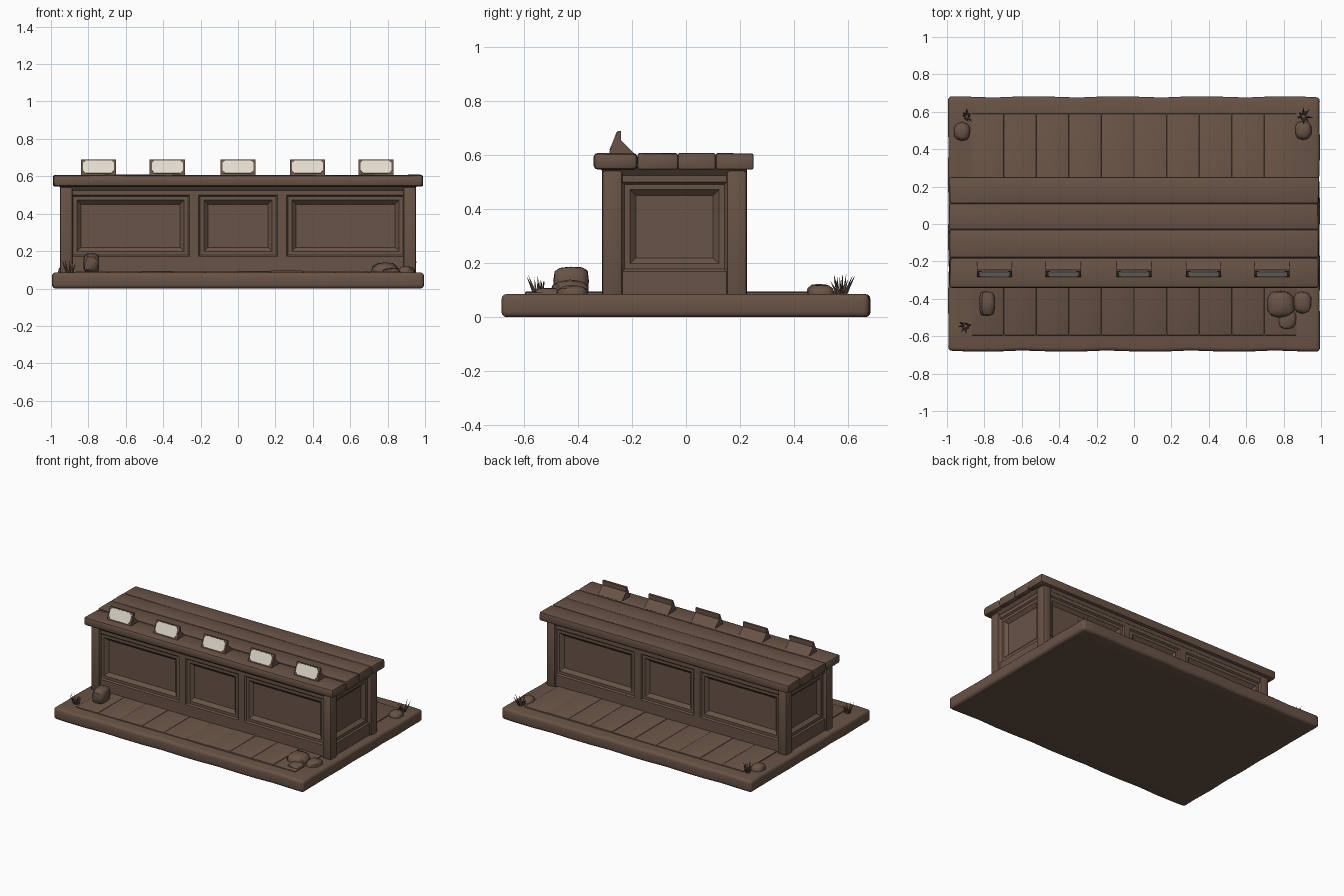
import bpy, bmesh, math, random
from mathutils import Vector, Matrix

if "Cube" in bpy.data.objects:
    bpy.data.objects.remove(bpy.data.objects["Cube"])

random.seed(4)


def material(name, rgb):
    m = bpy.data.materials.new(name)
    m.diffuse_color = (*rgb, 1)
    m.use_nodes = True
    m.node_tree.nodes["Principled BSDF"].inputs["Base Color"].default_value = m.diffuse_color
    return m


BROWN = material("brown wood", (0.140, 0.087, 0.061))
CREAM = material("cream card", (0.76, 0.71, 0.62))


def finish(bm, name, mat=BROWN):
    bmesh.ops.recalc_face_normals(bm, faces=bm.faces[:])
    me = bpy.data.meshes.new(name)
    bm.to_mesh(me)
    bm.free()
    me.materials.append(mat)
    ob = bpy.data.objects.new(name, me)
    bpy.context.collection.objects.link(ob)
    return ob


def box_bm(x0, x1, y0, y1, z0, z1):
    bm = bmesh.new()
    bmesh.ops.create_cube(bm, size=1)
    for v in bm.verts:
        v.co = ((x0 + x1) / 2 + v.co.x * (x1 - x0),
                (y0 + y1) / 2 + v.co.y * (y1 - y0),
                (z0 + z1) / 2 + v.co.z * (z1 - z0))
    return bm


def cut(bm, axis, values):
    for c in values:
        p, n = Vector(), Vector()
        p[axis], n[axis] = c, 1
        bmesh.ops.bisect_plane(bm, geom=bm.verts[:] + bm.edges[:] + bm.faces[:],
                               plane_co=p, plane_no=n)


def bevel(bm, width, segments=2):
    sharp = [e for e in bm.edges if e.calc_face_angle(0) > 0.7]
    bmesh.ops.bevel(bm, geom=sharp, offset=width, segments=segments,
                    profile=0.5, affect='EDGES', clamp_overlap=True)


def box(name, dims, width=0.01):
    bm = box_bm(*dims)
    bevel(bm, width)
    return finish(bm, name)


# Base slab with uneven long and short edges
bm = box_bm(-0.99, 0.99, -0.675, 0.675, 0, 0.086)
cut(bm, 0, [-0.9 + 0.15 * i for i in range(13)])
cut(bm, 1, [-0.56 + 0.16 * i for i in range(8)])
for v in bm.verts:
    x, y = v.co.x, v.co.y
    if abs(y) > 0.67:
        v.co.y += math.copysign(0.008 * math.cos(7 * x + y), y)
    if abs(x) > 0.98:
        v.co.x += math.copysign(0.005 * math.sin(9 * y + x), x)
bevel(bm, 0.02, 3)
finish(bm, "base_slab")

# Floor boards set into the base, running front to back
N = 10
W = 1.74 / N
for i in range(N):
    x = -0.87 + i * W
    box("floor_board", (x, x + W, -0.595, 0.59, 0.05, 0.093 + random.uniform(-0.002, 0.003)), 0.004)

# Counter body with recessed panels on all four sides
XP = [(-0.89, -0.26), (-0.21, 0.21), (0.26, 0.89)]
YP = [(-0.235, 0.15)]
Z0, Z1 = 0.17, 0.50
bm = box_bm(-0.937, 0.937, -0.297, 0.212, 0.07, 0.56)
cut(bm, 0, [c for p in XP for c in p])
cut(bm, 1, [c for p in YP for c in p])
cut(bm, 2, [Z0, Z1])
bm.normal_update()
panels = []
for f in bm.faces:
    c, n = f.calc_center_median(), f.normal
    if not Z0 < c.z < Z1:
        continue
    if abs(n.y) > 0.9 and any(a < c.x < b for a, b in XP):
        panels.append(f)
    if abs(n.x) > 0.9 and any(a < c.y < b for a, b in YP):
        panels.append(f)
for thick, depth in ((0.008, -0.010), (0.020, 0.0), (0.022, -0.022)):
    bmesh.ops.inset_individual(bm, faces=panels, thickness=thick, depth=depth,
                               use_even_offset=True)
finish(bm, "counter_body")

# Corner posts
for sx in (-1, 1):
    for y0, y1 in ((-0.31, -0.235), (0.15, 0.225)):
        a, b = sorted((sx * 0.952, sx * 0.885))
        box("corner_post", (a, b, y0, y1, 0.07, 0.56), 0.012)

# Moulding under the counter top, flaring outward
bm = box_bm(-0.965, 0.965, -0.322, 0.232, 0.525, 0.556)
for v in bm.verts:
    if v.co.z < 0.54:
        v.co.x *= 0.972
        v.co.y = -0.298 if v.co.y < 0 else 0.214
finish(bm, "top_moulding")

# Counter top planks
edges = [-0.342, -0.18, -0.03, 0.11, 0.25]
for i in range(4):
    bm = box_bm(-0.987, 0.987, edges[i], edges[i + 1], 0.546, 0.607 - 0.001 * (i % 2))
    cut(bm, 0, [-0.7, -0.35, 0, 0.35, 0.7])
    for v in bm.verts:
        if v.co.z > 0.58:
            v.co.z += random.uniform(-0.002, 0.002)
        if abs(v.co.x) > 0.9:
            v.co.x += random.uniform(-0.004, 0.004)
    bevel(bm, 0.016 if i == 0 else 0.008)
    finish(bm, "counter_plank")

# Card stands: wedge profile swept across, plus a clipped cream card
PROFILE = [(-0.283, 0.600), (-0.283, 0.612), (-0.252, 0.690), (-0.240, 0.688),
           (-0.241, 0.655), (-0.190, 0.605), (-0.190, 0.600)]
LOW, HIGH = Vector((0, -0.283, 0.612)), Vector((0, -0.252, 0.690))
OUT = Vector((0, -0.93, 0.37))
CARD = [(-0.083, 0.25), (-0.068, 0.05), (0.068, 0.05), (0.083, 0.25),
        (0.083, 0.76), (0.068, 0.93), (-0.068, 0.93), (-0.083, 0.76)]
for cx in (-0.745, -0.378, 0.0, 0.372, 0.737):
    bm = bmesh.new()
    f = bm.faces.new([bm.verts.new((cx - 0.094, y, z)) for y, z in PROFILE])
    ext = bmesh.ops.extrude_face_region(bm, geom=[f])
    bmesh.ops.translate(bm, vec=(0.188, 0, 0),
                        verts=[v for v in ext["geom"] if isinstance(v, bmesh.types.BMVert)])
    finish(bm, "card_stand")
    bm = bmesh.new()
    f = bm.faces.new([bm.verts.new(LOW.lerp(HIGH, t) + Vector((cx + x, 0, 0)) - OUT * 0.001)
                      for x, t in CARD])
    ext = bmesh.ops.extrude_face_region(bm, geom=[f])
    bmesh.ops.translate(bm, vec=OUT * 0.004,
                        verts=[v for v in ext["geom"] if isinstance(v, bmesh.types.BMVert)])
    finish(bm, "card", CREAM)


# Rocks: squared-off, slightly lumpy balls
def rock(x, y, z, rx, ry, rz, square=0.75):
    bm = bmesh.new()
    bmesh.ops.create_icosphere(bm, subdivisions=2, radius=1)
    for v in bm.verts:
        c = Vector([math.copysign(abs(k) ** square, k) for k in v.co]) * random.uniform(0.93, 1.02)
        v.co = (x + c.x * rx, y + c.y * ry, z + c.z * rz)
    finish(bm, "rock")


rock(-0.785, -0.426, 0.135, 0.045, 0.070, 0.055, 0.6)
rock(0.785, -0.43, 0.09, 0.075, 0.075, 0.05)
rock(0.90, -0.42, 0.085, 0.05, 0.06, 0.035)
rock(0.82, -0.51, 0.085, 0.05, 0.055, 0.025)
rock(0.905, 0.50, 0.085, 0.045, 0.05, 0.037)
rock(-0.92, 0.495, 0.085, 0.045, 0.05, 0.04)

# Grass tufts: thin tapered blades fanned around a point
for gx, gy in ((-0.90, -0.545), (-0.895, 0.575), (0.905, 0.575)):
    bm = bmesh.new()
    for i in range(8):
        a = i * math.tau / 8 + random.uniform(-0.2, 0.2)
        h = random.uniform(0.05, 0.085)
        m = (Matrix.Translation((gx + 0.012 * math.cos(a), gy + 0.012 * math.sin(a), 0.08))
             @ Matrix.Rotation(a, 4, 'Z')
             @ Matrix.Rotation(random.uniform(0.1, 0.55), 4, 'Y')
             @ Matrix.Translation((0, 0, h / 2)))
        bmesh.ops.create_cone(bm, cap_ends=True, segments=4, radius1=0.007,
                              radius2=0.0005, depth=h, matrix=m)
    finish(bm, "grass_tuft")

# Smooth shading that keeps the sharp edges
for ob in bpy.data.objects:
    ob.select_set(True)
    bpy.context.view_layer.objects.active = ob
bpy.ops.object.shade_smooth_by_angle(angle=math.radians(35))
